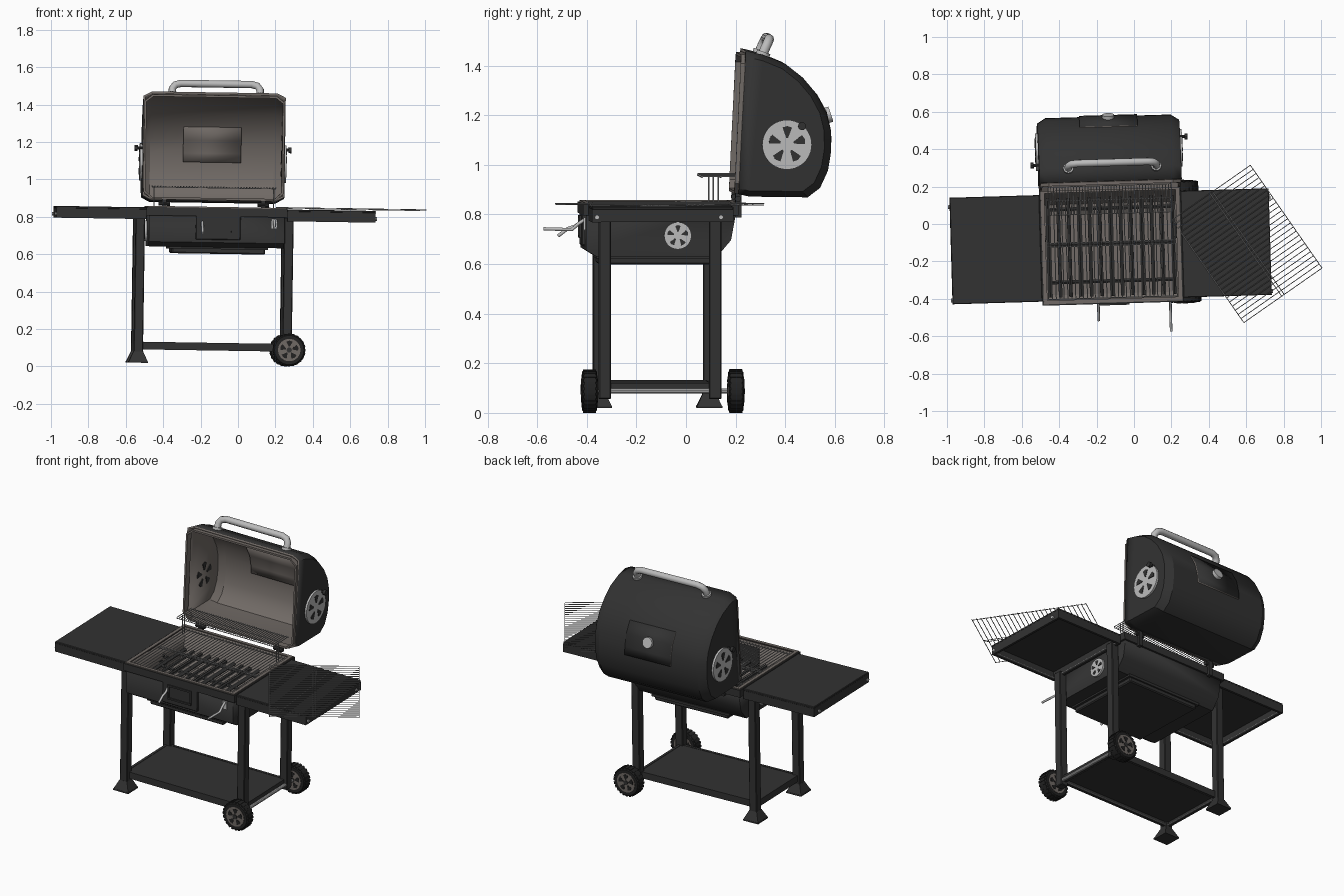
import bpy, bmesh, math
from mathutils import Matrix, Vector

if "Cube" in bpy.data.objects:
    bpy.data.objects.remove(bpy.data.objects["Cube"])

# The whole grill stands very slightly turned and tipped
POSE = Matrix.Rotation(math.radians(0.9), 4, 'Y') @ Matrix.Rotation(math.radians(1.7), 4, 'Z')


def material(name, r, g, b):
    m = bpy.data.materials.new(name)
    m.diffuse_color = (r, g, b, 1)
    m.use_nodes = True
    m.node_tree.nodes["Principled BSDF"].inputs["Base Color"].default_value = m.diffuse_color
    return m


BLACK = material("black_enamel", .032, .032, .032)
TAUPE = material("inner_taupe", .165, .145, .132)
STEEL = material("light_steel", .50, .50, .50)
WIRE = material("wire_grey", .36, .36, .36)
RUBBER = material("rubber", .016, .016, .016)


def add(name, bm, mats, smooth=True):
    me = bpy.data.meshes.new(name)
    bm.to_mesh(me)
    bm.free()
    for m in mats:
        me.materials.append(m)
    if smooth:
        for p in me.polygons:
            p.use_smooth = True
        me.set_sharp_from_angle(angle=math.radians(30))
    ob = bpy.data.objects.new(name, me)
    bpy.context.collection.objects.link(ob)
    ob.matrix_world = POSE
    return ob


def put_box(bm, x0, x1, y0, y1, z0, z1):
    m = Matrix.Translation(((x0 + x1) / 2, (y0 + y1) / 2, (z0 + z1) / 2)) @ \
        Matrix.Diagonal((x1 - x0, y1 - y0, z1 - z0, 1))
    bmesh.ops.create_cube(bm, size=1, matrix=m)


def box(name, dims, mat, bevel=0):
    bm = bmesh.new()
    put_box(bm, *dims)
    ob = add(name, bm, [mat], False)
    if bevel:
        ob.modifiers.new("bevel", 'BEVEL').width = bevel
    return ob


def frame(name, x0, x1, y0, y1, z0, z1, t, mat):
    bm = bmesh.new()
    put_box(bm, x0, x1, y0, y0 + t, z0, z1)
    put_box(bm, x0, x1, y1 - t, y1, z0, z1)
    put_box(bm, x0, x0 + t, y0 + t, y1 - t, z0, z1)
    put_box(bm, x1 - t, x1, y0 + t, y1 - t, z0, z1)
    return add(name, bm, [mat], False)


def put_rod(bm, a, b, r, n):
    a, b = Vector(a), Vector(b)
    d = b - a
    m = Matrix.Translation((a + b) / 2) @ d.to_track_quat('Z', 'Y').to_matrix().to_4x4()
    bmesh.ops.create_cone(bm, cap_ends=True, segments=n, radius1=r, radius2=r, depth=d.length, matrix=m)


def rods(name, pairs, r, mat, n=5):
    bm = bmesh.new()
    for a, b in pairs:
        put_rod(bm, a, b, r, n)
    return add(name, bm, [mat])


def tube(name, pts, r, mat):
    cu = bpy.data.curves.new(name, 'CURVE')
    cu.dimensions = '3D'
    cu.bevel_depth, cu.bevel_resolution, cu.use_fill_caps = r, 3, True
    sp = cu.splines.new('POLY')
    sp.points.add(len(pts) - 1)
    for p, c in zip(sp.points, pts):
        p.co = (*c, 1)
    cu.materials.append(mat)
    ob = bpy.data.objects.new(name, cu)
    bpy.context.collection.objects.link(ob)
    ob.matrix_world = POSE


def slots(name, centre, axis, r0, r1, half, mat, count=5, spread=.27):
    """Wedge-shaped dark openings around a centre."""
    bm = bmesh.new()
    axis = Vector(axis)
    rot = axis.to_track_quat('Z', 'Y').to_matrix().to_4x4()
    for i in range(count):
        a = math.tau * i / count + .3
        ring = [(r0, a - .14), (r1, a - spread), (r1 * 1.05, a), (r1, a + spread), (r0, a + .14)]
        lo, hi = [[bm.verts.new(Vector(centre) + rot @ Vector((r * math.cos(t), r * math.sin(t), z)))
                   for r, t in ring] for z in (-half, half)]
        bm.faces.new(lo[::-1])
        bm.faces.new(hi)
        for k in range(5):
            bm.faces.new((lo[k], lo[(k + 1) % 5], hi[(k + 1) % 5], hi[k]))
    return add(name, bm, [mat], False)


def shell(name, sections, thick, ends=True):
    """Loft of open (y, z) profiles along x: black outside, taupe inside."""
    bm = bmesh.new()
    rows = [[bm.verts.new((x, y, z)) for y, z in pts] for x, pts in sections]
    for a, b in zip(rows, rows[1:]):
        for k in range(len(a) - 1):
            bm.faces.new((a[k], a[k + 1], b[k + 1], b[k]))
    if ends:
        bm.faces.new(rows[0][::-1])
        bm.faces.new(rows[-1])
    ob = add(name, bm, [BLACK, TAUPE])
    s = ob.modifiers.new("wall", 'SOLIDIFY')
    s.thickness, s.offset = thick, -1
    s.material_offset = s.material_offset_rim = 1
    return ob


# Firebox with rim and ash tray (profile runs back to front so faces point outward)
pan = [(-.41, .835), (-.41, .66), (-.37, .635), (.12, .635), (.175, .70), (.20, .835)]
shell("firebox", [(-.50, pan), (.225, pan)], .012)
frame("firebox_rim", -.515, .24, -.422, .205, .80, .845, .012, BLACK)
frame("firebox_rim_lip", -.508, .233, -.415, .198, .845, .851, .02, TAUPE)
box("ash_tray", (-.375, .125, -.355, .12, .60, .64), BLACK, .006)
box("ash_tray_lip", (-.39, .14, -.365, .13, .625, .64), BLACK)

# Front door on the firebox
box("door", (-.25, -.01, -.422, -.40, .675, .815), BLACK, .004)
bm = bmesh.new()
for d in ((-.21, -.05, .785, .795), (-.21, -.05, .705, .715), (-.21, -.20, .705, .795), (-.06, -.05, .705, .795)):
    put_box(bm, d[0], d[1], -.43, -.415, d[2], d[3])
add("door_frame", bm, [BLACK], False)
tube("door_handle", [(-.215, -.41, .775), (-.215, -.44, .75), (-.215, -.47, .74), (-.215, -.51, .71)], .007, STEEL)
tube("crank_handle", [(.17, -.41, .785), (.17, -.44, .765), (.17, -.465, .742), (.17, -.58, .745)], .007, STEEL)
box("crank_plate", (.155, .185, -.418, -.405, .74, .79), STEEL)

# Lid
curve = [(.205, .885), (.25, .875), (.485, .872), (.535, .91), (.567, .98), (.58, 1.06), (.578, 1.14),
         (.56, 1.215), (.52, 1.29), (.465, 1.355), (.395, 1.41), (.31, 1.445), (.235, 1.463)]
small = [(.22 + (y - .22) * .92, 1.174 + (z - 1.174) * .92) for y, z in curve]
shell("lid", [(-.52, small), (-.475, curve), (.195, curve), (.24, small)], .012)

# Taupe lip around the lid opening
bm = bmesh.new()
outline = [(-.51, .93), (-.47, .893), (.19, .893), (.23, .93), (.23, 1.41), (.19, 1.442), (-.47, 1.442), (-.51, 1.41)]
lip = [[bm.verts.new((x, .202 + .05 * (z - 1.174) + d, z)) for x, z in outline] for d in (0, .04)]
for k in range(8):
    bm.faces.new((lip[0][k], lip[0][(k + 1) % 8], lip[1][(k + 1) % 8], lip[1][k]))
ob = add("lid_lip", bm, [TAUPE], False)
wall = ob.modifiers.new("wall", 'SOLIDIFY')
wall.thickness, wall.offset = .012, 0

# Gauge panel on the back of the lid
patch = [(.587, 1.09), (.584, 1.14), (.567, 1.215), (.528, 1.285)]
shell("gauge_panel", [(-.295, patch), (.015, patch)], .028, False)
rods("gauge", [((-.14, .552, 1.19), (-.14, .588, 1.202))], .032, STEEL, 24)

# Lid handle
tube("lid_handle", [(-.365, .305, 1.445), (-.365, .32, 1.48), (-.35, .33, 1.50), (-.32, .333, 1.508),
                    (.06, .333, 1.508), (.09, .33, 1.50), (.105, .32, 1.48), (.105, .305, 1.445)], .02, STEEL)
rods("handle_collars", [((x, .306, 1.443), (x, .311, 1.457)) for x in (-.365, .105)], .028, STEEL, 16)

# Round air vents, sliding tabs and hinges
for side, lx, bx, ty in (("left", -.52, -.50, .33), ("right", .24, .225, .46)):
    s = -1 if side == "left" else 1
    rods(side + "_lid_vent", [((lx, .40, 1.085), (lx + s * .012, .40, 1.085))], .10, STEEL, 40)
    slots(side + "_lid_vent_slots", (lx, .40, 1.085), (s, 0, 0), .028, .072, .0145, BLACK)
    rods(side + "_vent_tab", [((lx, ty, 1.16), (lx + s * .04, ty, 1.16))], .008, BLACK, 8)
    rods(side + "_vent_knob", [((lx + s * .025, ty, 1.16), (lx + s * .042, ty, 1.16))], .016, BLACK, 12)
    rods(side + "_box_vent", [((bx, -.04, .718), (bx + s * .012, -.04, .718))], .055, STEEL, 32)
    slots(side + "_box_vent_slots", (bx, -.04, .718), (s, 0, 0), .016, .041, .0145, BLACK)
    hx = -.137 + s * .265
    box(side + "_hinge", (hx - .012, hx + .012, .195, .22, .79, .89), BLACK)
    rods(side + "_hinge_pin", [((hx - .03, .205, .865), (hx + .03, .205, .865))], .012, BLACK, 10)

# Side tables: top, skirt, inner lip and end pins
for side, x0, x1 in (("left", -.995, -.515), ("right", .24, .712)):
    box(side + "_table_top", (x0, x1, -.40, .17, .83, .843), BLACK, .003)
    frame(side + "_table_skirt", x0, x1, -.40, .17, .78, .832, .014, BLACK)
    frame(side + "_table_lip", x0 + .014, x1 - .014, -.386, .156, .785, .792, .008, WIRE)
    xe = x0 if side == "left" else x1
    rods(side + "_table_pins", [((xe - .008, y, .80), (xe + .008, y, .80)) for y in (-.38, .12)], .01, STEEL, 8)

# Legs, flared feet, bottom shelf
for end, y in (("front", -.335), ("back", .11)):
    for side, x in (("left", -.545), ("right", .25)):
        box(f"{end}_{side}_leg", (x - .025, x + .025, y - .025, y + .025, .06, .80), BLACK, .004)
    bm = bmesh.new()
    bmesh.ops.create_cone(bm, cap_ends=True, segments=4, radius1=.072, radius2=.036, depth=.055,
                          matrix=Matrix.Translation((-.545, y, .045)) @ Matrix.Rotation(math.pi / 4, 4, 'Z'))
    put_box(bm, -.596, -.494, y - .051, y + .051, .0115, .02)
    add(end + "_foot", bm, [BLACK], False)
box("shelf", (-.55, .25, -.325, .10, .108, .122), BLACK)
frame("shelf_frame", -.555, .255, -.335, .11, .083, .124, .016, BLACK)
frame("shelf_lip", -.539, .239, -.319, .094, .086, .092, .006, WIRE)

# Wheels and axle
rods("axle", [((.262, -.40, .092), (.262, .19, .092))], .01, STEEL, 10)
for end, y in (("front", -.397), ("back", .193)):
    tyre = rods(end + "_tyre", [((.26, y - .03, .092), (.26, y + .03, .092))], .086, RUBBER, 40)
    tyre.modifiers.new("bevel", 'BEVEL').width = .008
    bm = bmesh.new()
    for i in range(24):
        a = math.tau * i / 24
        m = Matrix.Translation((.26, y, .092)) @ Matrix.Rotation(a, 4, 'Y') @ \
            Matrix.Translation((.084, 0, 0)) @ Matrix.Diagonal((.008, .052, .013, 1))
        bmesh.ops.create_cube(bm, size=1, matrix=m)
    add(end + "_tread", bm, [RUBBER], False)
    rods(end + "_hub", [((.26, y - .032, .092), (.26, y + .032, .092))], .06, TAUPE, 32)
    slots(end + "_hub_slots", (.26, y, .092), (0, -1, 0), .018, .048, .034, RUBBER, 5, .36)
    rods(end + "_hub_cap", [((.26, y - .036, .092), (.26, y + .036, .092))], .014, BLACK, 16)


def grid(x0, x1, y0, y1, z, n, cross, m=Matrix()):
    """Wires along y, with cross wires along x just below."""
    out = []
    for i in range(n):
        x = x0 + (x1 - x0) * i / (n - 1)
        out.append((m @ Vector((x, y0, z)), m @ Vector((x, y1, z))))
    for y in cross:
        out.append((m @ Vector((x0, y, z - .005)), m @ Vector((x1, y, z - .005))))
    return out


# Cooking grate, charcoal grate, warming rack, and a loose grate on the right table
rods("cooking_grate", grid(-.482, .207, -.39, .18, .835, 34, (-.39, -.11, -.09, .18)), .0028, WIRE)
rods("charcoal_grate", grid(-.47, .195, -.38, .15, .72, 13, (-.30, -.10, .09)), .011, BLACK, 6)
rods("warming_rack", grid(-.47, .19, .06, .21, .957, 44, (.06, .135, .21)), .0025, WIRE)
rods("rack_supports", [((x, y, .835), (x, y, .957)) for x in (-.46, .18) for y in (.105, .125)], .003, WIRE)
turn = Matrix.Translation((.588, -.124, 0)) @ Matrix.Rotation(math.radians(33.2 - 90), 4, 'Z')
rods("loose_grate", grid(-.335, .335, -.255, .255, .853, 26, (-.255, -.008, .008, .255), turn), .0022, WIRE)
